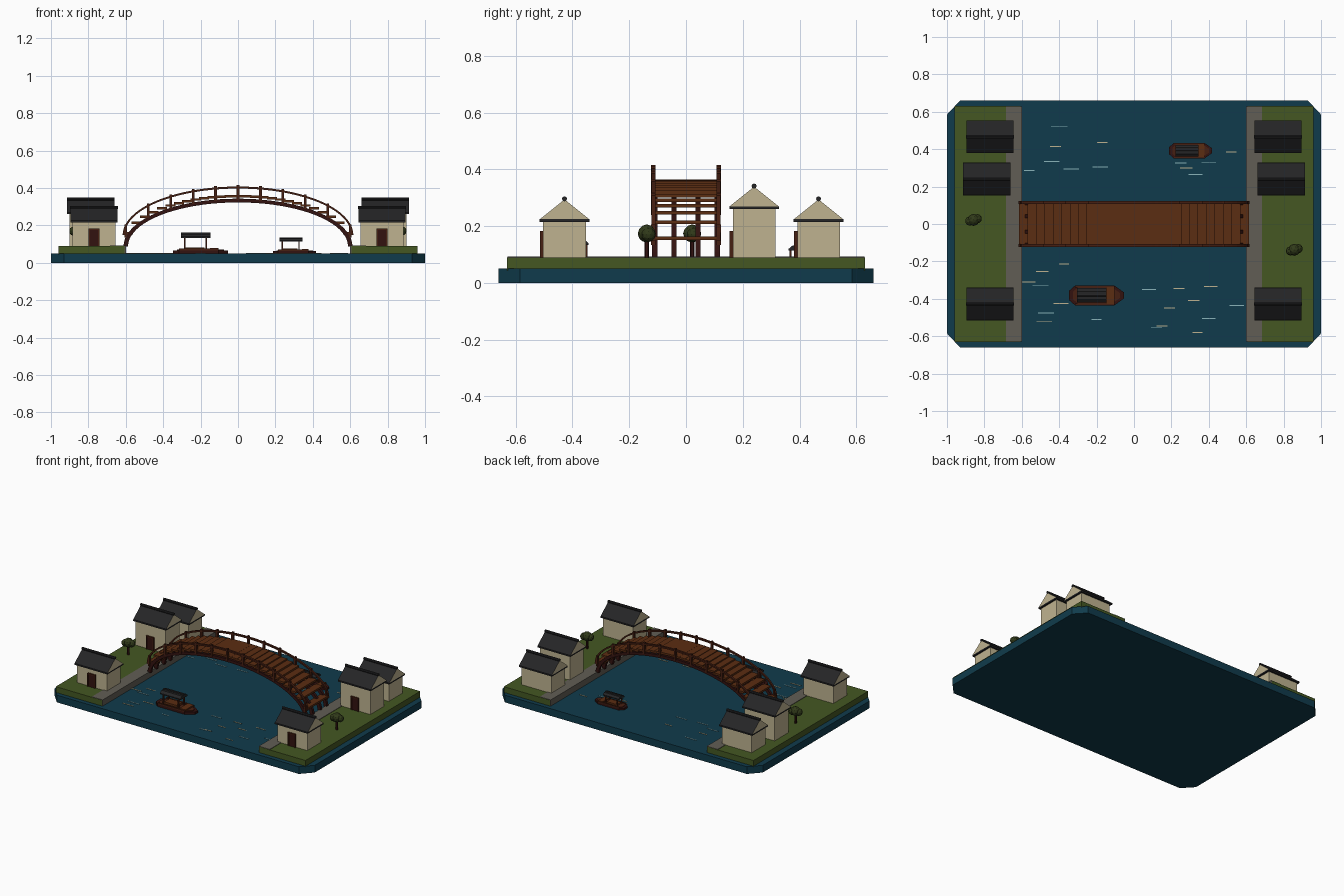
import bpy, bmesh, math, random
from mathutils import Matrix, Vector

cube = bpy.data.objects.get("Cube")
if cube:
    bpy.data.objects.remove(cube, do_unlink=True)
random.seed(4)


def material(name, *rgb):
    m = bpy.data.materials.new(name)
    m.use_nodes = True
    m.diffuse_color = (*rgb, 1)
    bsdf = next(n for n in m.node_tree.nodes if n.type == 'BSDF_PRINCIPLED')
    bsdf.inputs["Base Color"].default_value = (*rgb, 1)
    return m


WATER = material("deep water", .005, .044, .072)
GRASS = material("grass", .058, .096, .016)
STONE = material("path stone", .12, .11, .09)
CREAM = material("cream plaster", .52, .45, .28)
TILE = material("charcoal tile", .018, .018, .019)
PLANK = material("red brown plank", .105, .026, .006)
TIMBER = material("dark maroon timber", .032, .006, .005)
RAIL = material("brown rail", .062, .014, .006)
LEAF = material("dark foliage", .03, .042, .01)
RIPPLE = material("pale blue ripple", .26, .46, .5)


def finish(name, bm, *mats):
    bmesh.ops.recalc_face_normals(bm, faces=bm.faces[:])
    mesh = bpy.data.meshes.new(name)
    bm.to_mesh(mesh)
    bm.free()
    for m in mats:
        mesh.materials.append(m)
    ob = bpy.data.objects.new(name, mesh)
    bpy.context.collection.objects.link(ob)
    return ob


def add_box(bm, x, y, z, sx, sy, sz):
    """Box centred on x, y, z."""
    bmesh.ops.create_cube(bm, size=1, matrix=Matrix.Translation((x, y, z)) @ Matrix.Diagonal((sx, sy, sz, 1)))


def box(name, mat, *dims):
    bm = bmesh.new()
    add_box(bm, *dims)
    return finish(name, bm, mat)


def prism(name, profile, axis, lo, hi, *mats):
    """Extrude a 2D profile along an axis."""
    bm = bmesh.new()

    def vert(p, d):
        co = list(p)
        co.insert("xyz".index(axis), d)
        return bm.verts.new(co)
    a = [vert(p, lo) for p in profile]
    b = [vert(p, hi) for p in profile]
    bm.faces.new(a)
    bm.faces.new(b)
    for i in range(len(a)):
        j = (i + 1) % len(a)
        bm.faces.new((a[i], a[j], b[j], b[i]))
    return finish(name, bm, *mats)


def pole(name, mat, start, end, radius, sides=8):
    start, end = Vector(start), Vector(end)
    d = end - start
    bm = bmesh.new()
    bmesh.ops.create_cone(bm, cap_ends=True, segments=sides, radius1=radius, radius2=radius, depth=d.length,
                          matrix=Matrix.Translation((start + end) / 2) @ d.to_track_quat('Z', 'Y').to_matrix().to_4x4())
    return finish(name, bm, mat)


# Water slab with clipped corners
water = [(-1, -.585), (-.93, -.66), (.93, -.66), (1, -.585),
         (1, .585), (.93, .66), (-.93, .66), (-1, .585)]
prism("water_base", water, 'z', 0, .05, WATER)

# Grass banks and stone quays
for side, s in (("left", 1), ("right", -1)):
    box(side + "_bank", GRASS, s * .783, 0, .067, .354, 1.26, .046)
    box(side + "_quay", STONE, s * .642, 0, .069, .084, 1.258, .048)


# Houses: plaster box, gabled roof, ridge pole and door
def house(name, x, y, eave):
    box(name + "_walls", CREAM, x, y, (eave + .09) / 2, .23, .15, eave - .09)
    box(name + "_eave", TILE, x, y, eave, .253, .175, .01)
    roof = prism(name + "_roof", [(y - .0875, eave + .004), (y + .0875, eave + .004), (y, eave + .074)],
                 'x', x - .1265, x + .1265, TILE, CREAM)
    for f in roof.data.polygons:
        f.material_index = int(abs(f.normal.x) > .9)
    pole(name + "_ridge", TILE, (x - .128, y, eave + .076), (x + .128, y, eave + .076), .009)
    front = y - .075
    box(name + "_door", TIMBER, x, front - .003, .133, .046, .008, .086)
    for dx in (-.026, .026):
        box(name + "_door_jamb", RAIL, x + dx, front - .004, .136, .007, .014, .092)
    box(name + "_door_lintel", RAIL, x, front - .004, .179, .059, .014, .007)


for side, s in (("left", 1), ("right", -1)):
    house(side + "_front_house", s * .77, -.428, .22)
    house(side + "_middle_house", s * .787, .24, .265)
    house(side + "_back_house", s * .77, .467, .22)


# Bridge: elliptical ribs, stepped planks, posts and handrails
def arch(a, b, z0, steps=40):
    return [(a * math.cos(math.pi * i / steps), z0 + b * math.sin(math.pi * i / steps)) for i in range(steps + 1)]


def height(x, a, b, z0):
    return z0 + b * math.sqrt(max(0, 1 - (x / a) ** 2))


for y in (-.11, -.042, .042, .11):
    prism("bridge_rib", arch(.612, .255, .088) + arch(.588, .235, .088)[::-1], 'y', y - .009, y + .009, TIMBER)

bm = bmesh.new()
for i in range(-13, 14):
    x = i * .0452
    add_box(bm, x, 0, height(x, .6, .25, .09) + .017, .054, .232, .013)
finish("bridge_planks", bm, PLANK)

for y in (-.115, .115):
    prism("bridge_handrail", arch(.617, .26, .148) + arch(.606, .249, .148)[::-1], 'y', y - .007, y + .007, RAIL)
    bm = bmesh.new()
    for i in range(-5, 6):
        x = i * .12
        low, top = height(x, .612, .25, .085), height(x, .61, .255, .15) + .01
        add_box(bm, x, y, (low + top) / 2, .014, .016, top - low)
    finish("bridge_posts", bm, RAIL)


# Boats: tapered hull, gunwale, deck, bow board and arched canopy
def boat(name, x, y, k):
    def outline(scale):
        half = [(.147, .016), (.095, .053), (-.115, .053), (-.147, .025)]
        pts = half + [(px, -py) for px, py in reversed(half)]
        return [(x + px * k * scale, y + py * k * scale) for px, py in pts]

    def z(h):
        return .05 + h * k
    prism(name + "_hull", outline(1), 'z', .048, z(.016), TIMBER)
    prism(name + "_deck", outline(.85), 'z', z(.016), z(.02), RAIL)
    for s in (-1, 1):
        box(name + "_gunwale", RAIL, x - .01 * k, y + s * .048 * k, z(.02), .21 * k, .01 * k, .012 * k)
        for dx in (-.085, .03):
            box(name + "_canopy_post", RAIL, x + dx * k, y + s * .03 * k, z(.053), .009 * k, .009 * k, .07 * k)
    box(name + "_bow_board", PLANK, x + .072 * k, y, z(.024), .045 * k, .09 * k, .01 * k)
    box(name + "_bench", PLANK, x - .03 * k, y, z(.026), .1 * k, .06 * k, .014 * k)
    top = [(.039, .09), (.022, .104), (-.022, .104), (-.039, .09), (-.039, .083), (.039, .083)]
    prism(name + "_canopy", [(y + py * k, z(pz)) for py, pz in top], 'x', x - .105 * k, x + .052 * k, TILE)
    pole(name + "_canopy_ridge", TILE, (x - .105 * k, y, z(.105)), (x + .052 * k, y, z(.105)), .006 * k)


boat("front_boat", -.2, -.382, 1)
boat("back_boat", .303, .392, .78)


# Trees: trunk and clustered crown
def tree(name, x, y):
    pole(name + "_trunk", TIMBER, (x, y, .088), (x, y, .16), .008, 6)
    bm = bmesh.new()
    for dx, dy, dz, r in ((0, 0, 0, .032), (.02, .006, -.004, .025), (-.02, -.006, -.004, .025)):
        bmesh.ops.create_icosphere(bm, subdivisions=2, radius=r, matrix=Matrix.Translation((x + dx, y + dy, .174 + dz)))
    finish(name + "_crown", bm, LEAF)


tree("left_tree", .857, -.138)
tree("right_tree", -.858, .022)


# Ripple streaks on the water
def ripples(name, mat, spots):
    bm = bmesh.new()
    for x, y in spots:
        add_box(bm, x, y, .051, random.uniform(.05, .09), .005, .003)
    finish(name, bm, mat)


ripples("cream_ripples", CREAM, [
    (-.42, .415), (-.17, .435), (.28, .3), (.52, .385), (-.375, -.215), (-.49, -.255), (-.57, -.31), (-.39, -.425),
    (-.48, -.52), (.24, -.345), (.41, -.335), (.32, -.41), (.19, -.45), (.34, -.58), (.15, -.545)])
ripples("blue_ripples", RIPPLE, [
    (-.4, .52), (-.44, .335), (-.335, .295), (-.18, .305), (-.56, .285), (.25, .325), (.33, .265), (.4, .33),
    (-.5, -.33), (-.47, -.475), (-.2, -.51), (.08, -.35), (.55, -.435), (.4, -.505), (.12, -.552)])
